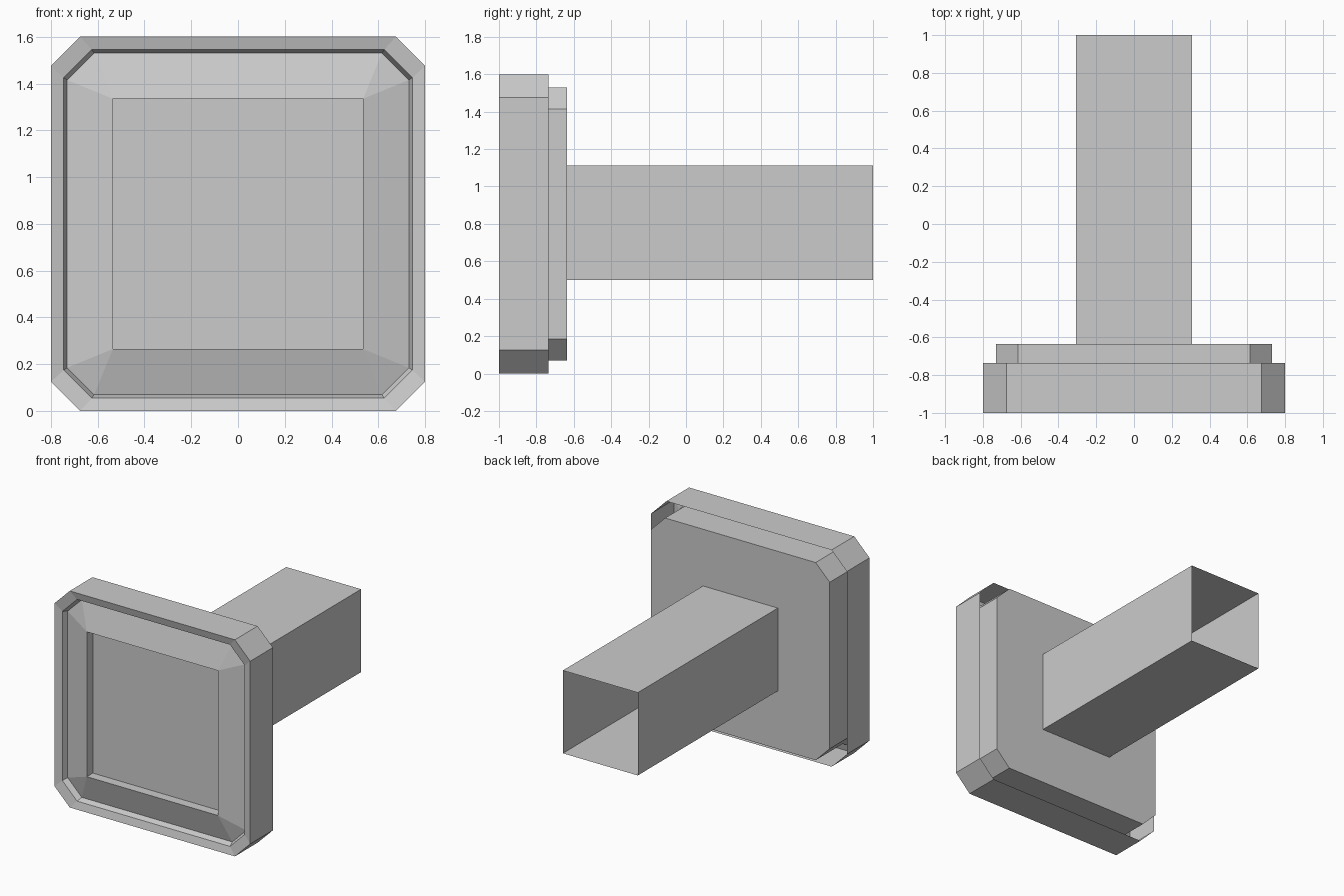
import bpy
import bmesh

if "Cube" in bpy.data.objects:
    bpy.data.objects.remove(bpy.data.objects["Cube"])

CENTRE_Z = 0.8

grey = bpy.data.materials.new("light_grey")
grey.diffuse_color = (0.6, 0.6, 0.6, 1.0)
grey.use_nodes = True
grey.node_tree.nodes["Principled BSDF"].inputs["Base Color"].default_value = grey.diffuse_color


def section(half, cut, y, z0=CENTRE_Z):
    """Square section with cut corners, anticlockwise as seen from the front."""
    h, c = half, half - cut
    pts = [(h, -c), (h, c), (c, h), (-c, h), (-h, c), (-h, -c), (-c, -h), (c, -h)]
    return [(x, y, z0 + z) for x, z in pts]


def loft(name, sections, cap_back=False, cap_front=False):
    """Join sections, listed from the back over the outside to the front."""
    bm = bmesh.new()
    rings = [[bm.verts.new(p) for p in s] for s in sections]
    for a, b in zip(rings, rings[1:]):
        for i in range(8):
            j = (i + 1) % 8
            bm.faces.new((a[i], a[j], b[j], b[i]))
    if cap_back:
        bm.faces.new(rings[0][::-1])
    if cap_front:
        bm.faces.new(rings[-1])
    # square sections have doubled corners
    bmesh.ops.remove_doubles(bm, verts=bm.verts[:], dist=1e-4)
    mesh = bpy.data.meshes.new(name)
    bm.to_mesh(mesh)
    bm.free()
    mesh.materials.append(grey)
    obj = bpy.data.objects.new(name, mesh)
    bpy.context.collection.objects.link(obj)
    return obj


# Outer rim, open at the back, with a shallow sloped lip
loft("rim", [
    section(0.80, 0.125, -0.735),
    section(0.80, 0.125, -1.0),
    section(0.745, 0.12, -0.986),
    section(0.73, 0.115, -0.945),
])

# Panel body: back plate, sides, raised bevel and recessed square face
loft("panel", [
    section(0.73, 0.115, -0.635),
    section(0.73, 0.115, -0.945),
    section(0.535, 0.0, -1.0),
    section(0.535, 0.0, -0.93),
], cap_back=True, cap_front=True)

# Hollow square stem, open at the far end
loft("stem", [
    section(0.306, 0.0, 1.0, 0.805),
    section(0.306, 0.0, -0.635, 0.805),
])
